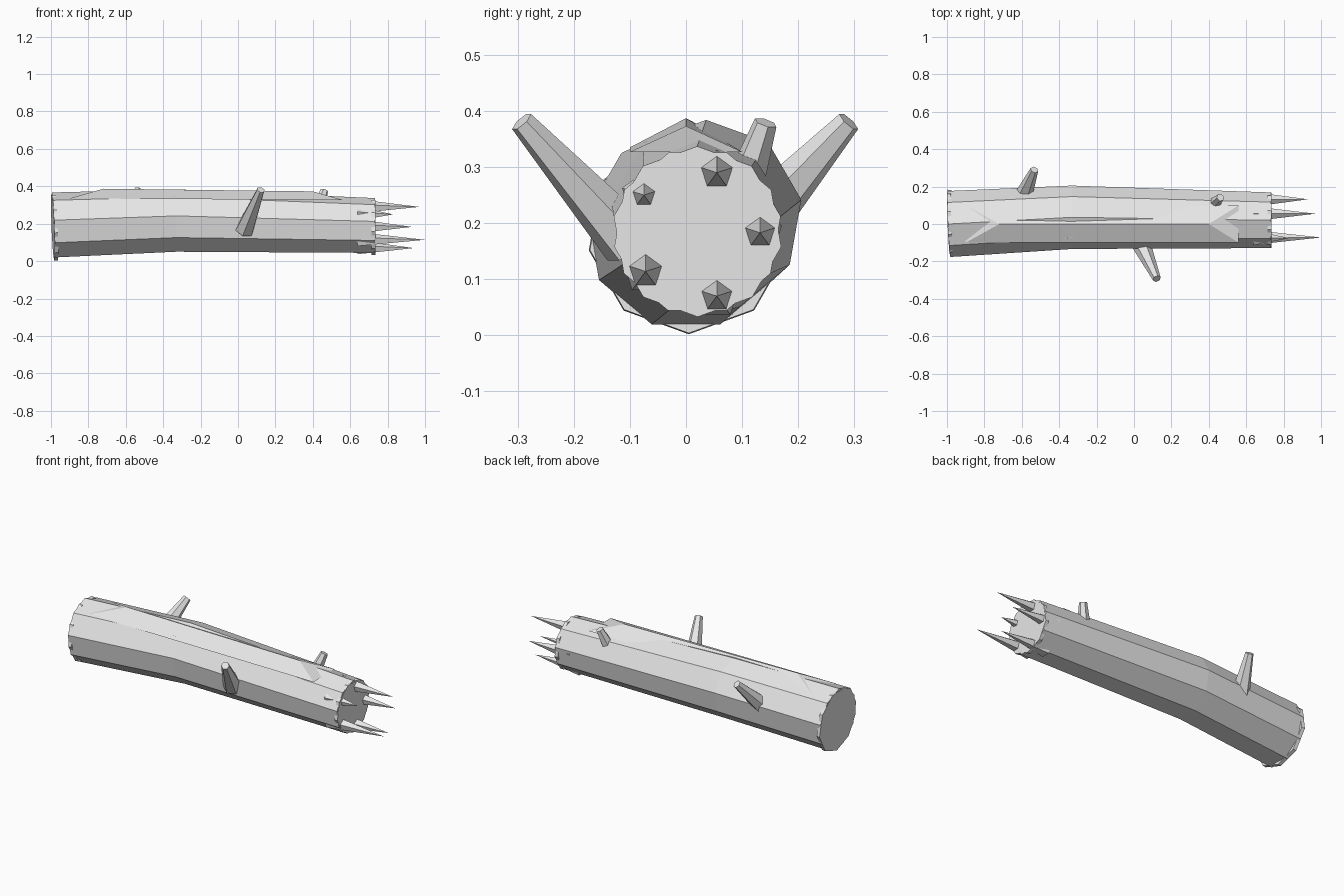
import bpy, math
from mathutils import Vector

if "Cube" in bpy.data.objects:
    bpy.data.objects.remove(bpy.data.objects["Cube"])

wood = bpy.data.materials.new("grey_wood")
wood.diffuse_color = (0.8, 0.8, 0.8, 1)
wood.use_nodes = True
wood.node_tree.nodes["Principled BSDF"].inputs["Base Color"].default_value = wood.diffuse_color


def make(name, verts, faces):
    mesh = bpy.data.meshes.new(name)
    mesh.from_pydata([tuple(v) for v in verts], [], faces)
    mesh.materials.append(wood)
    obj = bpy.data.objects.new(name, mesh)
    bpy.context.collection.objects.link(obj)
    return obj


def loft(name, rings):
    """Skin a list of equal rings and cap both ends."""
    n = len(rings[0])
    verts = [v for r in rings for v in r]
    faces = [(k * n + i, k * n + (i + 1) % n, (k + 1) * n + (i + 1) % n, (k + 1) * n + i)
             for k in range(len(rings) - 1) for i in range(n)]
    faces.append(tuple(reversed(range(n))))
    faces.append(tuple(range((len(rings) - 1) * n, len(rings) * n)))
    return make(name, verts, faces)


def log_ring(x, y, z, r, tilt=0.0, turn=0.0, n=9):
    """Cross-section across the log, first corner at the top."""
    ring = []
    for i in range(n):
        a = math.pi / 2 + turn + 2 * math.pi * i / n
        dy, dz = r * math.cos(a), r * math.sin(a)
        ring.append(Vector((x - tilt * (dy + dz), y + dy, z + dz)))
    return ring


def stub(name, base, tip, r0, r1, n=6):
    """Tapered broken branch."""
    base, tip = Vector(base), Vector(tip)
    q = (tip - base).to_track_quat('Z', 'Y')
    rings = []
    for c, r in ((base, r0), (tip, r1)):
        rings.append([c + q @ Vector((r * math.cos(2 * math.pi * i / n),
                                      r * math.sin(2 * math.pi * i / n), 0)) for i in range(n)])
    return loft(name, rings)


# Bent nine-sided trunk
loft("log", [log_ring(-0.988, 0.0, 0.188, 0.179, 0.04),
             log_ring(-0.33, 0.036, 0.212, 0.172, 0.01),
             log_ring(0.733, 0.02, 0.186, 0.151)])

# Thin turned end discs that make the cut ends uneven
half = math.pi / 9
loft("left_end_disc", [log_ring(-0.990, 0.005, 0.183, 0.181, 0.04, half),
                       log_ring(-0.970, 0.005, 0.183, 0.179, 0.04, half)])
loft("right_end_disc", [log_ring(0.715, 0.021, 0.184, 0.151, 0, half),
                        log_ring(0.735, 0.021, 0.184, 0.151, 0, half)])

# Raised bark wedge along the top, with sloping ends
make("bark_ridge",
     [(-0.9, -0.1, 0.335), (0.56, -0.1, 0.327), (0.56, 0.1, 0.327), (-0.9, 0.1, 0.335),
      (-0.72, 0, 0.387), (0.4, 0, 0.373)],
     [(3, 2, 1, 0), (0, 1, 5, 4), (2, 3, 4, 5), (1, 2, 5), (3, 0, 4)])

# Broken branches
stub("front_branch", (0.035, -0.10, 0.165), (0.122, -0.293, 0.381), 0.052, 0.022)
stub("back_branch", (-0.60, 0.13, 0.205), (-0.533, 0.29, 0.381), 0.052, 0.022)
stub("small_branch", (0.425, 0.105, 0.27), (0.462, 0.142, 0.379), 0.035, 0.021)

# Five-sided spikes in the right end: y, z, tip x
for i, (y, z, tip) in enumerate([(-0.075, 0.25, 0.83), (0.055, 0.29, 0.97), (0.132, 0.183, 0.93),
                                 (-0.072, 0.114, 1.0), (0.055, 0.07, 0.94)]):
    base = log_ring(0.64, y, z, 0.041, n=5)
    make("spike_%d" % (i + 1), base + [Vector((tip, y, z))],
         [(4, 3, 2, 1, 0)] + [(k, (k + 1) % 5, 5) for k in range(5)])
